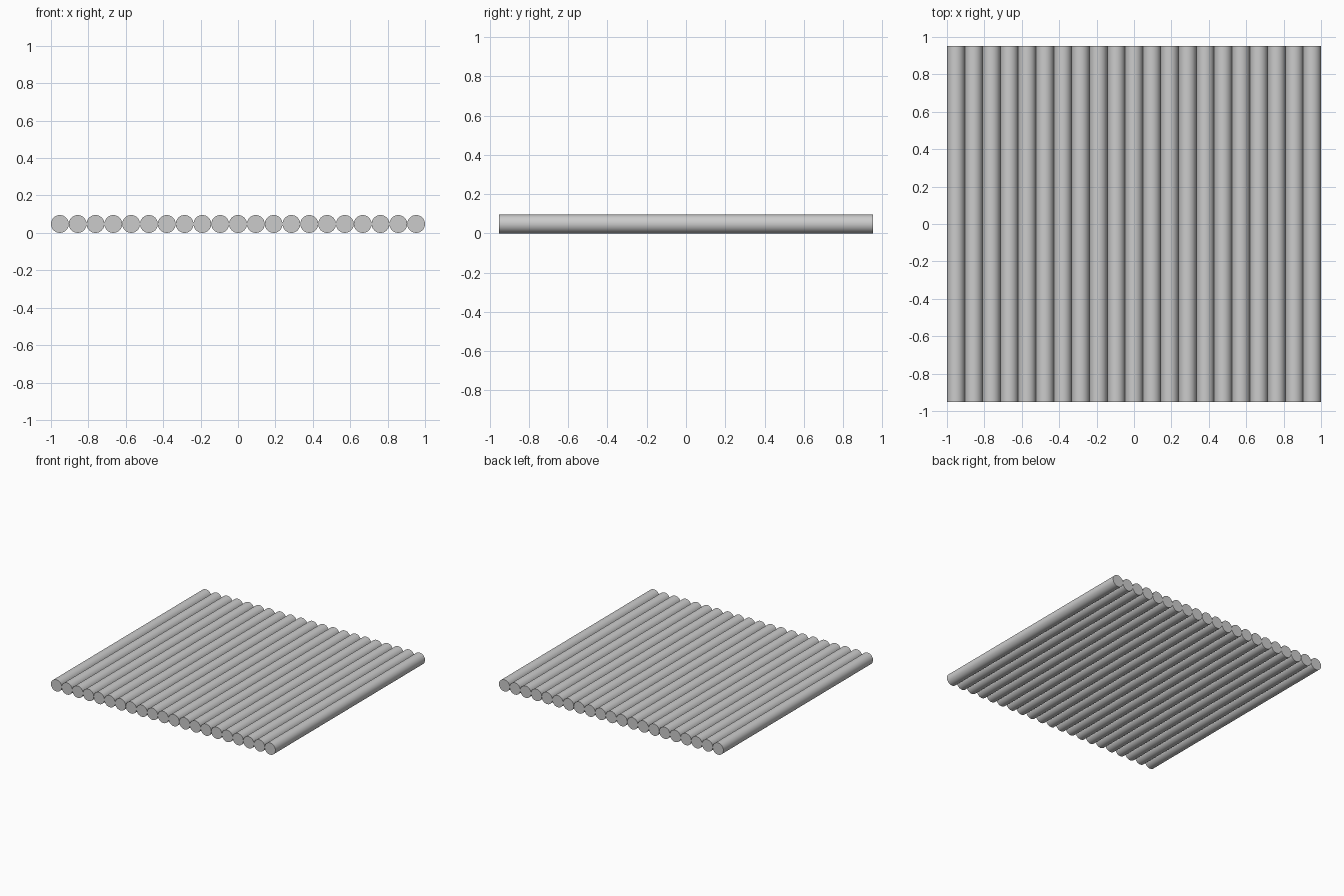
import bpy, math

if "Cube" in bpy.data.objects:
    bpy.data.objects.remove(bpy.data.objects["Cube"])

COUNT = 21
DIAMETER = 2 / COUNT        # rods sit side by side, touching
LENGTH = DIAMETER * 20


def rod(index):
    x = (index - (COUNT - 1) / 2) * DIAMETER
    bpy.ops.mesh.primitive_cylinder_add(
        vertices=32, radius=DIAMETER / 2, depth=LENGTH,
        location=(x, 0, DIAMETER / 2), rotation=(math.radians(90), 0, 0))
    bpy.context.object.name = f"rod_{index + 1:02d}"
    bpy.ops.object.shade_smooth_by_angle(angle=math.radians(30))


# Row of parallel rods forming a flat raft
for i in range(COUNT):
    rod(i)
